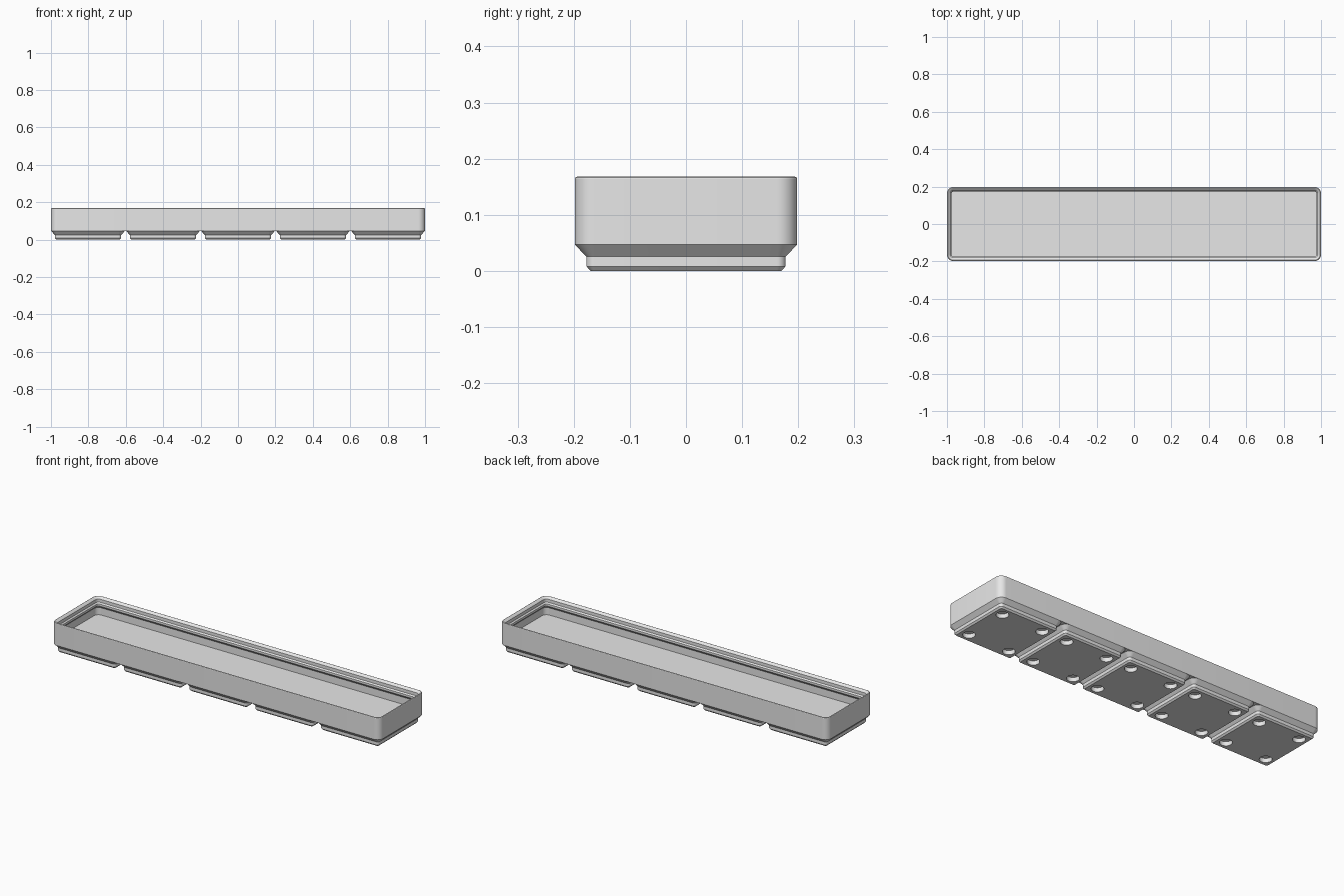
import bpy, bmesh, math
from mathutils import Matrix, Vector

MM = 2 / 209.5            # the tray is 209.5 mm long
PITCH, CELLS = 42, 5
WIDTH, LENGTH, RADIUS = 41.5, 209.5, 3.75

if "Cube" in bpy.data.objects:
    bpy.data.objects.remove(bpy.data.objects["Cube"])

grey = bpy.data.materials.new("light_grey")
grey.use_nodes = True
colour = (0.8, 0.8, 0.8, 1)
grey.diffuse_color = colour
for node in grey.node_tree.nodes:
    if node.type == "BSDF_PRINCIPLED":
        node.inputs["Base Color"].default_value = colour


def add_object(name, bm):
    bmesh.ops.recalc_face_normals(bm, faces=bm.faces)
    bmesh.ops.scale(bm, vec=(MM, MM, MM), verts=bm.verts)
    mesh = bpy.data.meshes.new(name)
    bm.to_mesh(mesh)
    bm.free()
    mesh.materials.append(grey)
    obj = bpy.data.objects.new(name, mesh)
    bpy.context.scene.collection.objects.link(obj)
    return obj


def rounded_ring(bm, length, width, inset, z, steps=10):
    """Rounded rectangle shrunk by inset, at height z."""
    r = max(RADIUS - inset, 0.3)
    cx, cy = length / 2 - inset - r, width / 2 - inset - r
    ring = []
    for corner, (sx, sy) in enumerate([(1, 1), (-1, 1), (-1, -1), (1, -1)]):
        for i in range(steps + 1):
            a = (corner + i / steps) * math.pi / 2
            ring.append(bm.verts.new((sx * cx + r * math.cos(a),
                                      sy * cy + r * math.sin(a), z)))
    return ring


def loft(name, length, width, profile):
    """Sweep (inset, height) points around a rounded rectangle, capped at both ends."""
    bm = bmesh.new()
    rings = [rounded_ring(bm, length, width, inset, z) for inset, z in profile]
    for low, high in zip(rings, rings[1:]):
        for i in range(len(low)):
            j = (i + 1) % len(low)
            bm.faces.new((low[i], low[j], high[j], high[i]))
    bm.faces.new(rings[0])
    bm.faces.new(rings[-1])
    return add_object(name, bm)


def smooth(obj):
    bpy.ops.object.select_all(action="DESELECT")
    obj.select_set(True)
    bpy.context.view_layer.objects.active = obj
    bpy.ops.object.shade_smooth_by_angle(angle=math.radians(25))


# Tray shell: outer wall, rounded rim, stepped stacking lip, inner wall, floor
tray = loft("tray_body", LENGTH, WIDTH, [
    (0, 4.9), (0, 17.2), (0.15, 17.47), (0.45, 17.6), (0.75, 17.55),
    (1.0, 17.4), (1.9, 16.5), (1.9, 14.7), (2.6, 14), (2.6, 12.8),
    (0.95, 11.15), (0.95, 7)])
smooth(tray)

# Stepped foot with four round magnet pockets underneath
foot = loft("foot_1", WIDTH, WIDTH, [
    (2.95, 0), (2.15, 0.85), (2.15, 2.65), (0, 4.9)])
bm = bmesh.new()
for sx in (-1, 1):
    for sy in (-1, 1):
        bmesh.ops.create_cone(bm, cap_ends=True, segments=40, radius1=3.25,
                              radius2=3.25, depth=4.8,
                              matrix=Matrix.Translation((13 * sx, 13 * sy, 0)))
cutter = add_object("magnet_pocket_cutter", bm)
cutter.hide_render = True
cut = foot.modifiers.new("pockets", "BOOLEAN")
cut.operation, cut.solver, cut.object = "DIFFERENCE", "EXACT", cutter
bpy.context.view_layer.objects.active = foot
bpy.ops.object.modifier_apply(modifier=cut.name)
bpy.data.objects.remove(cutter)
smooth(foot)

# Repeat the foot along the tray
for i in range(CELLS):
    pad = foot if i == 0 else foot.copy()
    if i:
        pad.name = f"foot_{i + 1}"
        bpy.context.scene.collection.objects.link(pad)
    pad.location = Vector(((i - (CELLS - 1) / 2) * PITCH * MM, 0, 0))
